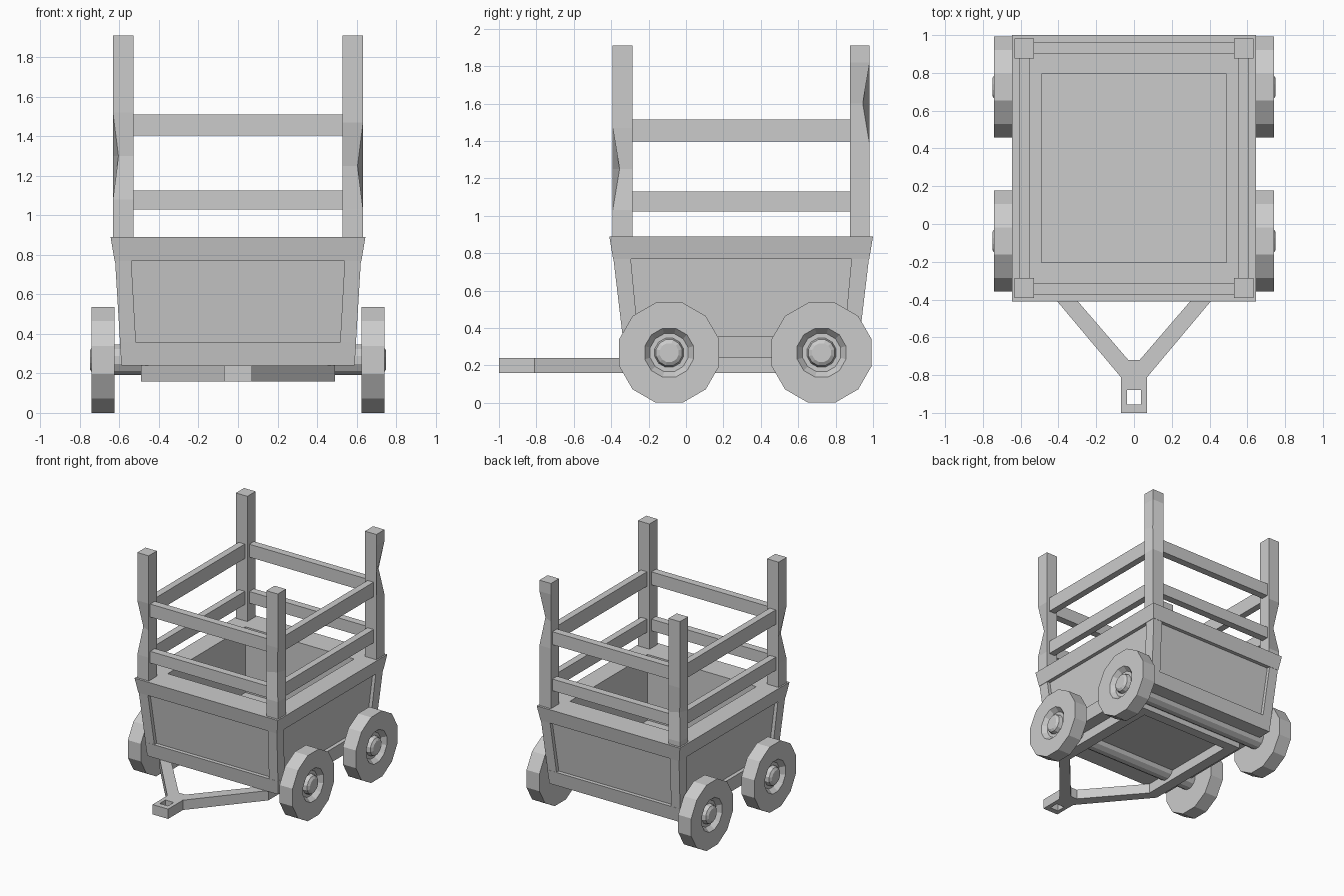
import bpy, bmesh, math
from mathutils import Vector

cube = bpy.data.objects.get("Cube")
if cube:
    bpy.data.objects.remove(cube, do_unlink=True)

GREY = (0.6, 0.6, 0.6, 1.0)
mat = bpy.data.materials.new("plain grey")
mat.use_nodes = True
mat.diffuse_color = GREY
mat.node_tree.nodes["Principled BSDF"].inputs["Base Color"].default_value = GREY


def finish(name, bm):
    bmesh.ops.recalc_face_normals(bm, faces=bm.faces)
    mesh = bpy.data.meshes.new(name)
    bm.to_mesh(mesh)
    bm.free()
    mesh.materials.append(mat)
    obj = bpy.data.objects.new(name, mesh)
    bpy.context.collection.objects.link(obj)
    return obj


def loft(name, rings, cap=True):
    """Skin a series of point rings, closing the ends or joining last to first."""
    bm = bmesh.new()
    loops = [[bm.verts.new(p) for p in ring] for ring in rings]
    n = len(loops[0])
    pairs = list(zip(loops, loops[1:]))
    if cap:
        bm.faces.new(loops[0])
        bm.faces.new(loops[-1])
    else:
        pairs.append((loops[-1], loops[0]))
    for a, b in pairs:
        for i in range(n):
            j = (i + 1) % n
            bm.faces.new((a[i], a[j], b[j], b[i]))
    return finish(name, bm)


def rect(x0, x1, y0, y1, z):
    return [(x0, y0, z), (x1, y0, z), (x1, y1, z), (x0, y1, z)]


def box(name, x0, x1, y0, y1, z0, z1):
    return loft(name, [rect(x0, x1, y0, y1, z0), rect(x0, x1, y0, y1, z1)])


def centred(hx, hy, z):
    return rect(-hx, hx, MID - hy, MID + hy, z)


MID = 0.295  # middle of the cart body along y

# Open tub: tapered walls, overhanging rim, straight inner well
loft("cart_body", [centred(0.56, 0.59, 0.24), centred(0.595, 0.655, 0.77),
                   centred(0.625, 0.685, 0.77), centred(0.645, 0.705, 0.89),
                   centred(0.49, 0.5, 0.89), centred(0.49, 0.5, 0.32)])

# Raised band along the bottom of the tub
loft("bottom_band", [centred(0.59, 0.62, 0.24), centred(0.598, 0.635, 0.355)])

# Slanted corner boards, posts with a worn edge
CHIPS = {(1, -1): 1.25, (1, 1): 1.6, (-1, -1): 1.3, (-1, 1): 1.15}
for (sx, sy), chip in CHIPS.items():
    place = ("left" if sx > 0 else "right") + ("_front" if sy < 0 else "_back")

    def corner(lo, hi, ylo, yhi, z):
        return [(sx * x, MID + sy * y, z) for x, y, _ in rect(lo, hi, ylo, yhi, z)]

    loft(place + "_corner_board", [corner(0.51, 0.59, 0.54, 0.62, 0.24),
                                   corner(0.54, 0.622, 0.59, 0.683, 0.77)])
    rings = [corner(0.53, 0.633, 0.582, 0.687, z)
             for z in (0.88, chip - 0.22, chip, chip + 0.22, 1.91)]
    rings[2][2] = (sx * 0.605, MID + sy * 0.65, chip)
    loft(place + "_post", rings)

# Two rails on every side
for level, z0, z1 in (("lower", 1.03, 1.125), ("upper", 1.405, 1.51)):
    for s, side in ((1, "left"), (-1, "right")):
        box(f"{level}_{side}_rail", s * 0.553, s * 0.608, -0.31, 0.9, z0 - 0.008, z1 + 0.005)
    for s, side in ((-1, "front"), (1, "back")):
        y = MID + s * 0.638
        box(f"{level}_{side}_rail", -0.545, 0.545, y - 0.03, y + 0.03, z0, z1)

# Tow frame: side bars bending into a V, with a cross bar behind
Z0, Z1 = 0.16, 0.24
for s, side in ((1, "left"), (-1, "right")):
    path = [((0.0, -0.81), (0.0, -0.72)), ((0.07, -0.81), (0.03, -0.72)),
            ((0.49, -0.31), (0.40, -0.29)), ((0.49, 0.68), (0.40, 0.68))]
    loft(side + "_tow_bar", [[(s * a[0], a[1], Z0), (s * b[0], b[1], Z0),
                              (s * b[0], b[1], Z1), (s * a[0], a[1], Z1)]
                             for a, b in path])
box("tow_cross_bar", -0.41, 0.41, 0.6, 0.68, Z0, Z1)

# Hitch plate with a square hole
outer, inner = (-0.07, 0.07, -1.0, -0.81), (-0.037, 0.037, -0.955, -0.88)
loft("hitch", [rect(*outer, Z0), rect(*outer, Z1), rect(*inner, Z1), rect(*inner, Z0)],
     cap=False)


def disc(radius, x, y, sides=12):
    angles = [math.tau * (i + 0.5) / sides for i in range(sides)]
    return [(x, y + radius * math.cos(a), 0.268 + radius * math.sin(a)) for a in angles]


# Wheels with a dished centre and a raised hub, plus axles
WHEEL = [(0.277, 0.625), (0.277, 0.742), (0.135, 0.742), (0.105, 0.705),
         (0.08, 0.705), (0.072, 0.735), (0.052, 0.748)]
for y, end in ((-0.09, "front"), (0.725, "back")):
    for s, side in ((1, "left"), (-1, "right")):
        loft(f"{end}_{side}_wheel", [disc(r, s * x, y) for r, x in WHEEL])
    loft(end + "_axle", [disc(0.08, -0.63, y), disc(0.08, 0.63, y)])
